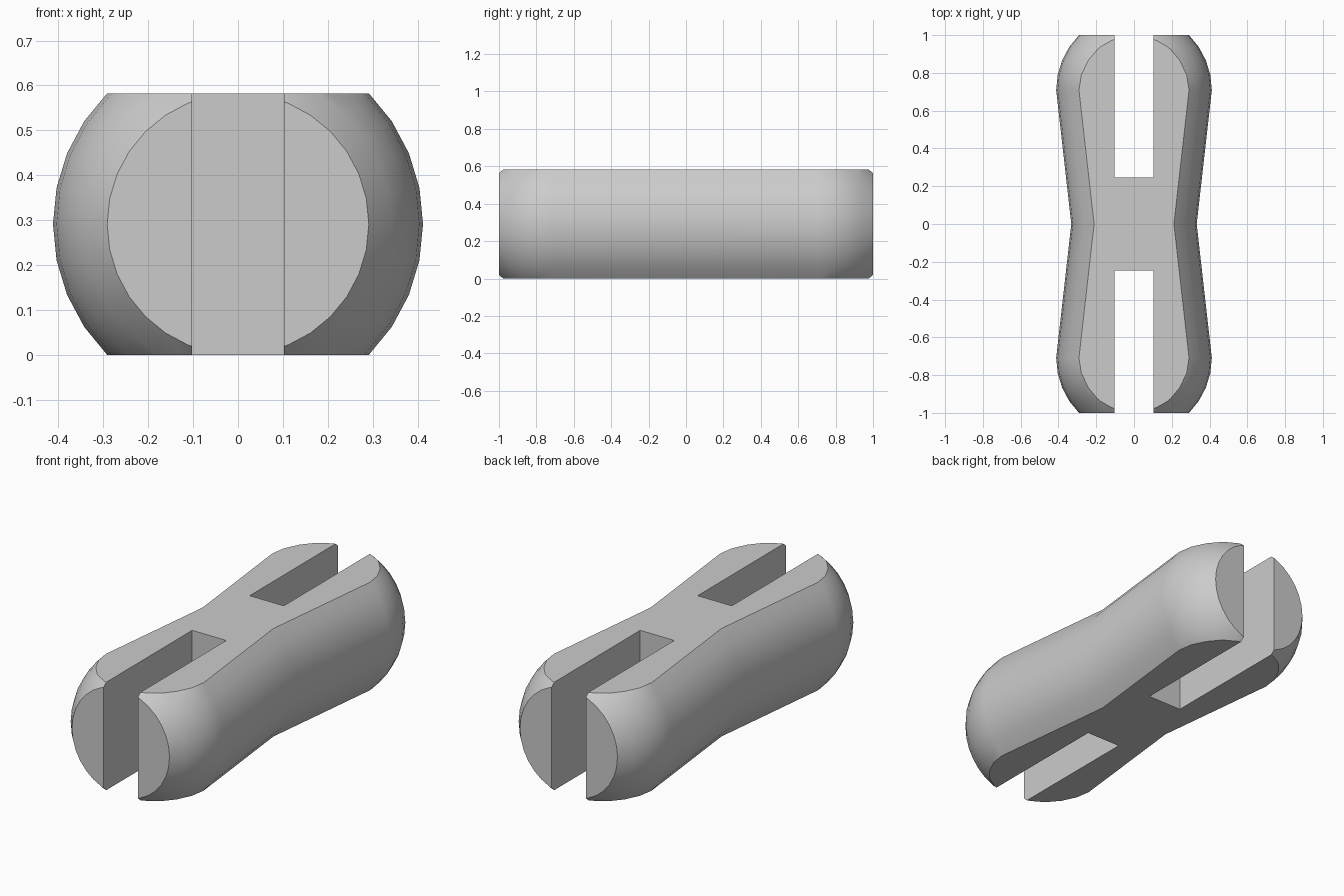
import bpy, bmesh
from math import sin, cos, pi

if "Cube" in bpy.data.objects:
    bpy.data.objects.remove(bpy.data.objects["Cube"], do_unlink=True)

RADIUS = 0.412          # bulge radius
HALF = RADIUS * cos(pi / 4)   # half height, and reach of each dome
BULGE_Y = 1 - HALF      # centre of each dome
PINCH = 0.08            # how far the sides draw in at the waist
SLOT_W, SLOT_END = 0.204, 0.245
STEP = pi / 16

grey = bpy.data.materials.new("plain grey")
grey.use_nodes = True
colour = (0.6, 0.6, 0.6, 1)
grey.diffuse_color = colour
grey.node_tree.nodes["Principled BSDF"].inputs["Base Color"].default_value = colour


def make_object(name, bm):
    bmesh.ops.recalc_face_normals(bm, faces=bm.faces)
    mesh = bpy.data.meshes.new(name)
    bm.to_mesh(mesh)
    bm.free()
    mesh.materials.append(grey)
    obj = bpy.data.objects.new(name, mesh)
    bpy.context.collection.objects.link(obj)
    return obj


# Rings along the length: back dome, pinched waist, front dome
dome = [(BULGE_Y + RADIUS * sin(i * STEP), RADIUS * cos(i * STEP), 0) for i in range(5)]
rings = [(-y, r, p) for y, r, p in reversed(dome)] + [(0, RADIUS, PINCH)] + dome

bm = bmesh.new()
loops = []
for y, r, pinch in rings:
    loop = []
    for i in range(32):
        x = r * cos(i * STEP)
        side = 0 if abs(x) < 1e-5 else (1 if x > 0 else -1)
        loop.append(bm.verts.new((x - side * pinch, y, HALF + r * sin(i * STEP))))
    loops.append(loop)
for a, b in zip(loops, loops[1:]):
    for i in range(32):
        j = (i + 1) % 32
        bm.faces.new((a[i], a[j], b[j], b[i]))
bm.faces.new(loops[0])
bm.faces.new(loops[-1])

# Flat top and bottom
for z, direction in ((0, -1), (2 * HALF, 1)):
    bmesh.ops.bisect_plane(bm, geom=bm.verts[:] + bm.edges[:] + bm.faces[:], dist=1e-4,
                           plane_co=(0, 0, z), plane_no=(0, 0, direction), clear_outer=True)
    bmesh.ops.holes_fill(bm, edges=[e for e in bm.edges if e.is_boundary], sides=0)
body = make_object("connector_body", bm)

# Open slot through each end
for side in (-1, 1):
    bm = bmesh.new()
    bmesh.ops.create_cube(bm, size=1)
    bmesh.ops.scale(bm, vec=(SLOT_W, 1, 1), verts=bm.verts)
    bmesh.ops.translate(bm, vec=(0, side * (SLOT_END + 0.5), HALF), verts=bm.verts)
    cutter = make_object("slot_cutter", bm)
    cutter.hide_render = True
    cutter.data.transform(cutter.matrix_world)
    bpy.context.view_layer.objects.active = body
    mod = body.modifiers.new("slot", "BOOLEAN")
    mod.operation, mod.solver, mod.object = "DIFFERENCE", "EXACT", cutter
    bpy.ops.object.modifier_apply(modifier=mod.name)
    bpy.data.objects.remove(cutter, do_unlink=True)

# Smooth sides, sharp flats
for obj in bpy.context.selected_objects:
    obj.select_set(False)
body.select_set(True)
bpy.context.view_layer.objects.active = body
bpy.ops.object.shade_smooth_by_angle(angle=pi / 6)
